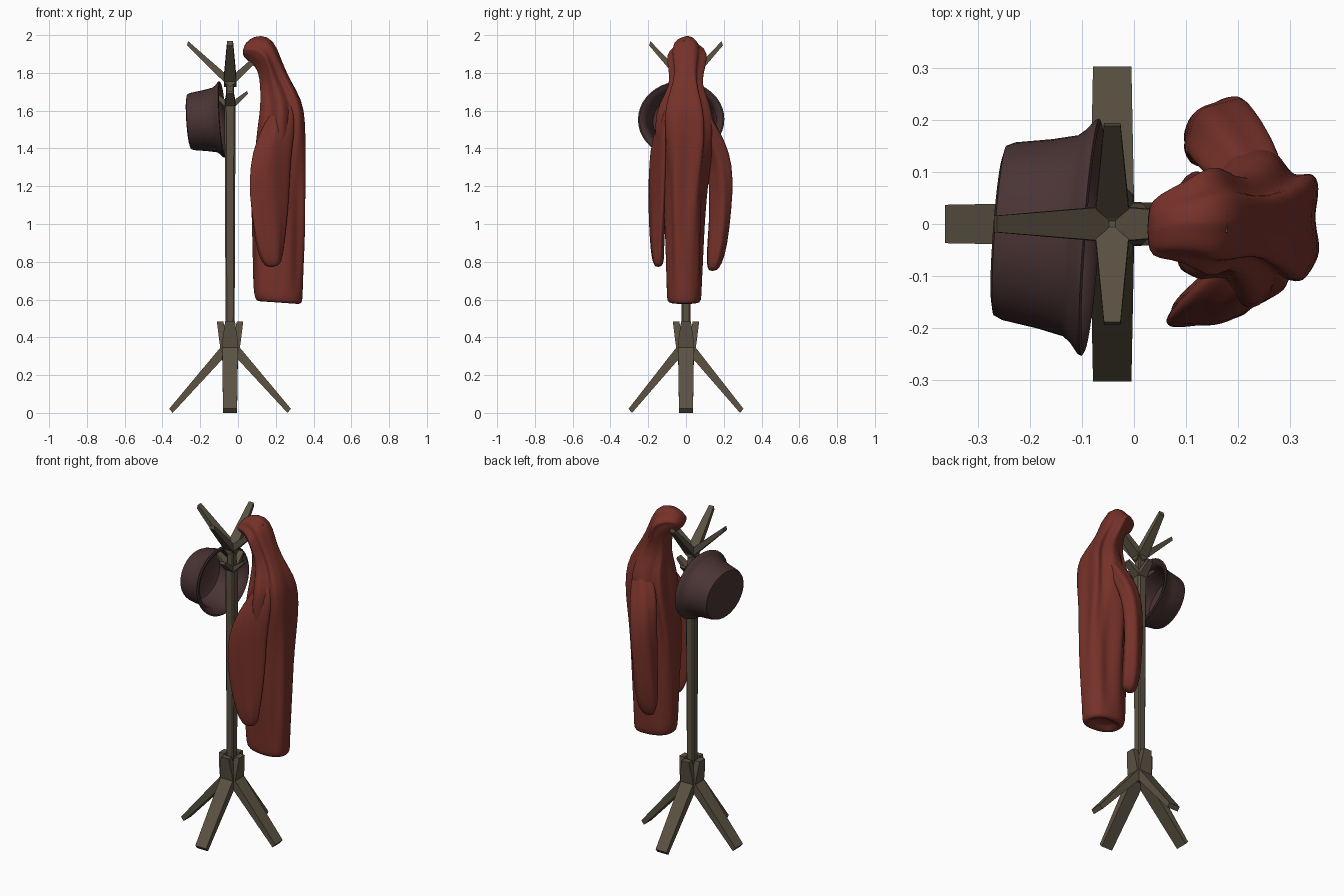
import bpy, bmesh
from math import sin, cos, pi
from mathutils import Vector, Matrix

PX = -0.042  # post centre in x


def material(name, rgb):
    m = bpy.data.materials.new(name)
    m.diffuse_color = (*rgb, 1)
    return m


WOOD = material("wood", (0.105, 0.085, 0.055))
FELT = material("felt", (0.068, 0.034, 0.034))
CLOTH = material("cloth", (0.18, 0.031, 0.022))


def loft(name, rings, mat, smooth=None, subsurf=0):
    """Skin a list of equally sized point rings and cap both ends."""
    bm = bmesh.new()
    vs = [[bm.verts.new(p) for p in ring] for ring in rings]
    n = len(vs[0])
    for a, b in zip(vs, vs[1:]):
        for i in range(n):
            j = (i + 1) % n
            bm.faces.new((a[i], a[j], b[j], b[i]))
    bm.faces.new(vs[0][::-1])
    bm.faces.new(vs[-1])
    bmesh.ops.recalc_face_normals(bm, faces=bm.faces)
    me = bpy.data.meshes.new(name)
    bm.to_mesh(me)
    bm.free()
    me.materials.append(mat)
    ob = bpy.data.objects.new(name, me)
    bpy.context.collection.objects.link(ob)
    if subsurf:
        ob.modifiers.new("subsurf", 'SUBSURF').levels = subsurf
        ob.modifiers["subsurf"].render_levels = subsurf
    if smooth:
        bpy.ops.object.select_all(action='DESELECT')
        bpy.context.view_layer.objects.active = ob
        ob.select_set(True)
        bpy.ops.object.shade_smooth_by_angle(angle=smooth)
    return ob


def beam(name, sections, turn):
    """Flat bar; sections are (r, z lower), (r, z upper), half width."""
    rot = Matrix.Rotation(turn, 3, 'Z')
    rings = []
    for (r0, z0), (r1, z1), w in sections:
        ring = [(r0, -w, z0), (r0, w, z0), (r1, w, z1), (r1, -w, z1)]
        rings.append([rot @ Vector(p) + Vector((PX, 0, 0)) for p in ring])
    loft(name, rings, WOOD)


# post: square with chamfered corners, narrower between the two hook tiers
def post_ring(z, h):
    c = h * 0.7
    pts = [(h, -c), (h, c), (c, h), (-c, h), (-h, c), (-h, -c), (-c, -h), (c, -h)]
    return [(PX + x, y, z) for x, y in pts]


loft("post", [post_ring(z, h) for z, h in
              [(0.31, 0.024), (0.48, 0.024), (1.62, 0.029), (1.66, 0.022),
               (1.74, 0.022), (1.78, 0.032)]], WOOD)

# four of each: legs, upper hooks, lower pegs
for k, side in enumerate(("right", "back", "left", "front")):
    a = k * pi / 2
    reach = 0.228 if k % 2 == 0 else 0.195
    foot = 0.322 if k % 2 == 0 else 0.304
    beam(side + "_leg", [((foot - 0.018, 0.0), (foot, 0.022), 0.037),
                         ((0.012, 0.315), (0.052, 0.345), 0.042),
                         ((0.015, 0.39), (0.058, 0.39), 0.04),
                         ((0.036, 0.485), (0.07, 0.485), 0.026)], a)
    beam(side + "_hook", [((0.0, 1.725), (0.0, 1.775), 0.033),
                          ((0.03, 1.75), (0.012, 1.785), 0.033),
                          ((reach, 1.945), (reach - 0.006, 1.968), 0.016)], a)
    beam(side + "_peg", [((0.0, 1.605), (0.0, 1.65), 0.028),
                         ((0.03, 1.625), (0.02, 1.655), 0.028),
                         ((0.095, 1.69), (0.09, 1.705), 0.018)], a)

# hat: hollow crown with a narrow brim, opening towards the post
axis = Vector((-1, 0.075, -0.07)).normalized()
side_v = Vector((0, 1, 0)) - axis * axis.y
side_v.normalize()
up_v = axis.cross(side_v)
hat_c = Vector((-0.092, -0.025, 1.553))
profile = [(0.168, 0.005), (0.172, 0.125), (0.167, 0.145), (0.15, 0.152),
           (0.08, 0.162), (0.03, 0.172), (0.015, 0.183), (0.0, 0.2),
           (-0.008, 0.203), (-0.012, 0.196), (-0.002, 0.175), (0.02, 0.163),
           (0.08, 0.154), (0.15, 0.143), (0.157, 0.125), (0.157, 0.005)]
rings = []
for t, r in profile:
    rings.append([hat_c + axis * t + side_v * (1.13 * r * cos(2 * pi * i / 40))
                  + up_v * (r * sin(2 * pi * i / 40)) for i in range(40)])
loft("hat", rings, FELT, smooth=0.7)

# coat body: sections run from the collar lip, over the hook and down;
# each is inner (x, z), outer (x, z), half width, y centre, fold depth
body = [((.022, 1.90), (.03, 1.94), .045, -.01, 0),
        ((.038, 1.875), (.055, 1.98), .062, -.005, .03),
        ((.075, 1.845), (.12, 2.005), .075, .005, .06),
        ((.10, 1.82), (.19, 1.98), .108, .005, .07),
        ((.113, 1.77), (.228, 1.88), .095, .005, .09),
        ((.118, 1.70), (.275, 1.77), .075, .0, .12),
        ((.116, 1.61), (.345, 1.66), .13, -.005, .13),
        ((.10, 1.52), (.362, 1.55), .15, 0, .13),
        ((.085, 1.40), (.362, 1.42), .145, 0, .13),
        ((.07, 1.27), (.36, 1.28), .12, -.003, .13),
        ((.065, 1.12), (.358, 1.12), .11, -.01, .11),
        ((.073, 0.97), (.358, .97), .102, -.01, .08),
        ((.078, 0.82), (.352, .82), .098, -.01, .06),
        ((.08, 0.70), (.345, .69), .094, -.01, .03),
        ((.085, 0.62), (.342, .605), .092, -.01, .0),
        ((.098, 0.59), (.338, .575), .086, -.01, 0),
        ((.13, 0.59), (.30, .576), .055, -.01, 0),
        ((.15, 0.62), (.28, .61), .04, -.01, 0)]
rings = []
for k, ((x0, z0), (x1, z1), b, yc, fold) in enumerate(body):
    ring = []
    power = 1.2 if k < 5 else 0.85  # pinched collar, boxy skirt
    for i in range(48):
        t = 2 * pi * i / 48
        wave = cos(6 * t + 2.2 * z0) + 0.5 * cos(9 * t - 3 * z0) - 0.5
        c, s = (abs(v) ** power * (1 if v > 0 else -1) for v in (cos(t), sin(t)))
        c *= 1 + fold * 0.4 * wave
        s *= 1 + fold * wave
        ring.append(((x0 + x1) / 2 + (x1 - x0) / 2 * c, yc + b * s,
                     (z0 + z1) / 2 + (z1 - z0) / 2 * c))
    rings.append(ring)
loft("coat_body", rings, CLOTH, smooth=pi, subsurf=1)


# sleeves: flattened hanging tubes given as x, y, z, half x, half y, slant
def sleeve(name, path):
    rings = []
    for x, y, z, rx, ry, slant in path:
        ring = []
        for i in range(24):
            t = 2 * pi * i / 24
            f = 1 + .09 * cos(5 * t + 6 * z)
            dx = rx * cos(t) * f
            ring.append((x + dx, y + ry * sin(t) * f + slant * dx, z + 0.12 * dx))
        rings.append(ring)
    loft(name, rings, CLOTH, smooth=pi, subsurf=1)


sleeve("front_sleeve", [(.25, -.06, 1.66, .03, .03, 0), (.235, -.085, 1.58, .07, .05, .1),
                        (.20, -.12, 1.46, .10, .052, .2), (.17, -.143, 1.32, .105, .048, .3),
                        (.163, -.15, 1.17, .105, .04, .3), (.165, -.153, 1.0, .09, .036, .25),
                        (.17, -.153, 0.87, .07, .034, .15), (.18, -.147, 0.80, .052, .03, .1),
                        (.185, -.147, 0.772, .028, .015, 0)])
sleeve("back_sleeve", [(.25, .05, 1.66, .03, .03, 0), (.235, .08, 1.58, .06, .05, 0),
                       (.20, .13, 1.48, .075, .058, .1), (.175, .17, 1.37, .07, .062, .2),
                       (.163, .185, 1.24, .068, .06, .3), (.158, .18, 1.07, .064, .055, .3),
                       (.155, .163, 0.88, .062, .052, .2), (.158, .148, 0.785, .05, .04, .1),
                       (.16, .14, 0.75, .03, .02, 0)])
